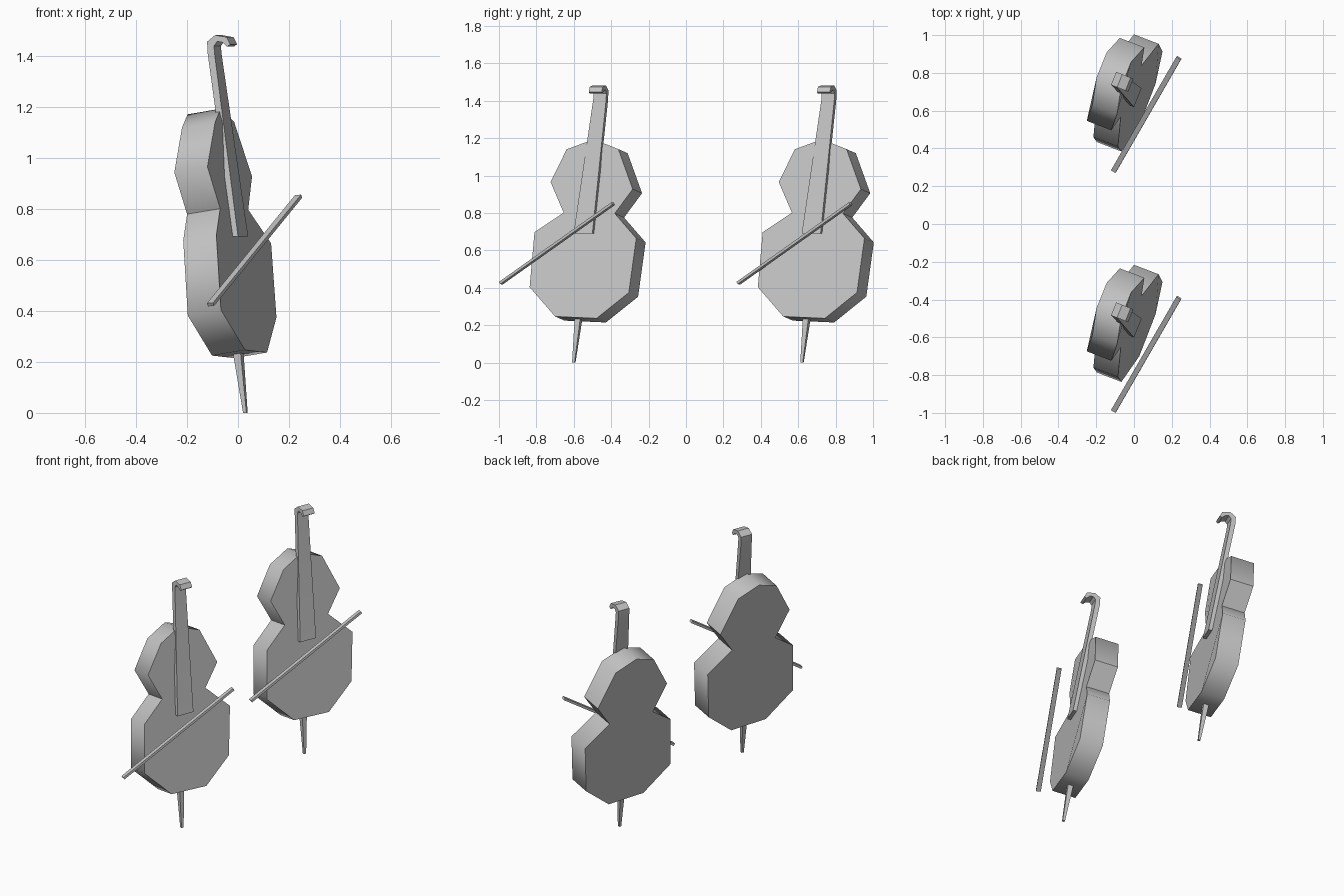
import bpy, bmesh, math
from mathutils import Vector

cube = bpy.data.objects.get("Cube")
if cube:
    bpy.data.objects.remove(cube, do_unlink=True)

grey = bpy.data.materials.new("plain_grey")
grey.use_nodes = True
grey.diffuse_color = (0.55, 0.55, 0.55, 1)
grey.node_tree.nodes["Principled BSDF"].inputs["Base Color"].default_value = (0.55, 0.55, 0.55, 1)


def loft(name, ring_a, ring_b, offset, smooth=30):
    """Solid between two matching closed rings, capped at both ends."""
    bm = bmesh.new()
    a = [bm.verts.new(Vector(p) + offset) for p in ring_a]
    b = [bm.verts.new(Vector(p) + offset) for p in ring_b]
    n = len(a)
    bm.faces.new(a)
    bm.faces.new(b[::-1])
    for i in range(n):
        j = (i + 1) % n
        bm.faces.new((a[j], a[i], b[i], b[j]))
    bmesh.ops.recalc_face_normals(bm, faces=bm.faces)
    mesh = bpy.data.meshes.new(name)
    bm.to_mesh(mesh)
    bm.free()
    mesh.materials.append(grey)
    obj = bpy.data.objects.new(name, mesh)
    bpy.context.collection.objects.link(obj)
    bpy.ops.object.select_all(action="DESELECT")
    obj.select_set(True)
    bpy.context.view_layer.objects.active = obj
    bpy.ops.object.shade_smooth_by_angle(angle=math.radians(smooth))
    return obj


def square_ring(center, u, v):
    c = Vector(center)
    return [c + u + v, c - u + v, c - u - v, c + u - v]


# Body outline on the front plate, and the plate-to-back depth
BODY = [
    (-.068, -.494, 1.194), (-.09, -.638, 1.141), (-.12, -.724, .966),
    (-.07, -.654, .802), (-.085, -.81, .698), (-.067, -.836, .404),
    (.028, -.70, .247), (.114, -.478, .237), (.151, -.306, .375),
    (.13, -.266, .665), (.04, -.381, .798), (.055, -.285, .928),
    (-.015, -.362, 1.142),
]
DEPTH = Vector((-.13, .05, -.022))

# Side profile of neck and curled head: forward distance, height
NECK = [
    (.222, .692), (.098, 1.408), (.095, 1.44), (.108, 1.458), (.13, 1.455),
    (.15, 1.438), (.163, 1.447), (.148, 1.475), (.1, 1.483), (.066, 1.457),
    (.069, 1.408), (.2, .692),
]
SIDE = Vector((.37, .93, 0))
FORWARD = Vector((.93, -.37, 0))


def neck_ring(side):
    ring = []
    for f, z in NECK:
        t = min((z - .69) / .72, 1)
        half = .054 - .017 * t
        across = -.504 + .047 * t + side * half
        ring.append(FORWARD * f + SIDE * across + Vector((0, 0, z)))
    return ring


# Bow ends and its flat cross-section
BOW_A = Vector((-.108, -.99, .425))
BOW_B = Vector((.238, -.39, .85))
along = (BOW_B - BOW_A).normalized()
bow_q = along.cross(Vector((.93, -.37, .17))).normalized()
bow_p = bow_q.cross(along)
bow_u, bow_v = bow_p * .014, bow_q * .007

for label, shift, bow_shift in (("front", 0, 0), ("rear", 1.22, 1.27)):
    off = Vector((0, shift, 0))
    loft(label + "_body", BODY, [Vector(p) + DEPTH for p in BODY], off, 55)
    loft(label + "_neck", neck_ring(-1), neck_ring(1), off, 40)
    # Tapered end pin
    top = square_ring((-.002, -.572, .26), FORWARD * .017, SIDE * .017)
    tip = square_ring((.029, -.6, 0), FORWARD * .007, SIDE * .007)
    loft(label + "_end_pin", top, tip, off)
    loft(label + "_bow", square_ring(BOW_A, bow_u, bow_v),
         square_ring(BOW_B, bow_u, bow_v), Vector((0, bow_shift, 0)))
